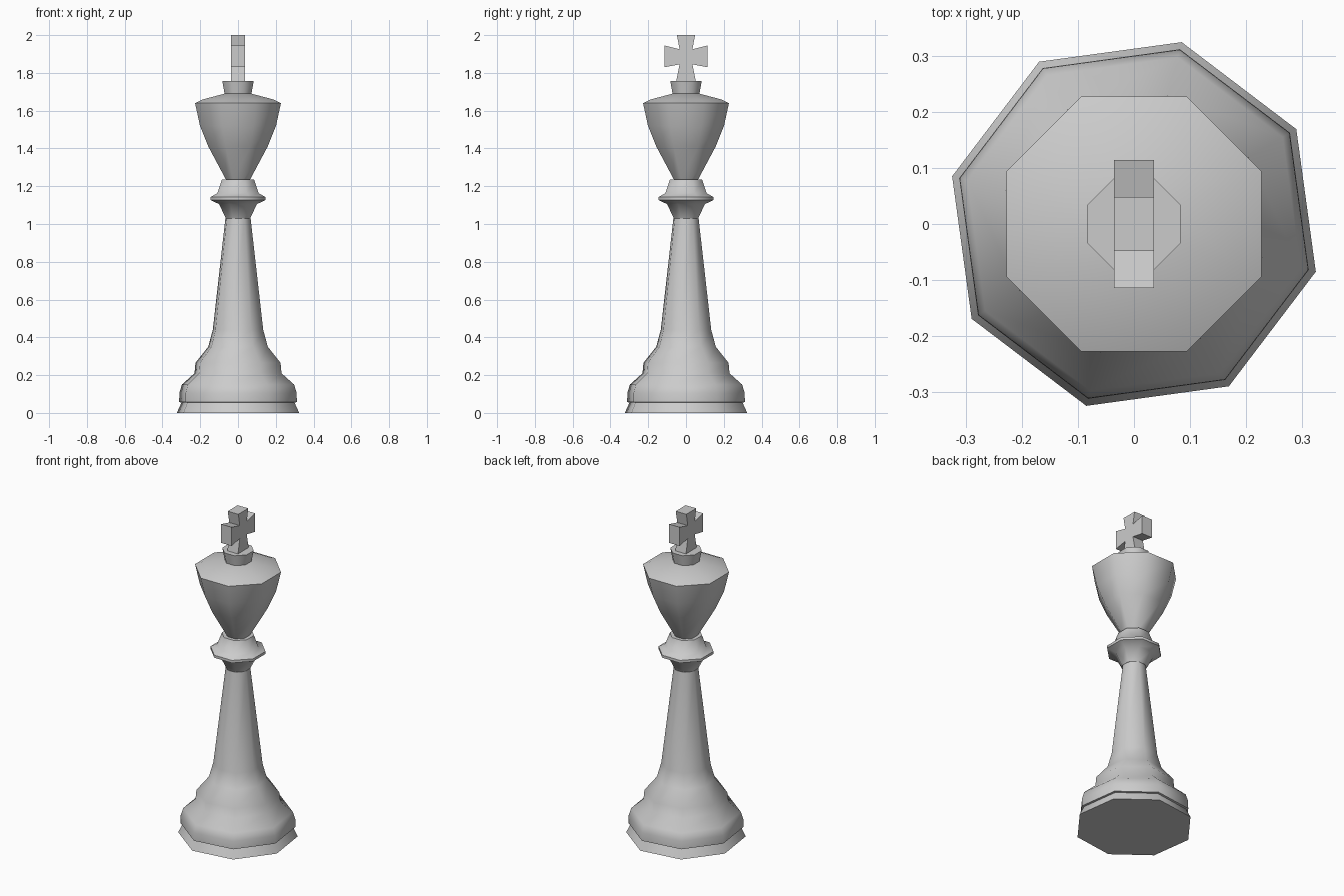
import bpy, bmesh, math

if "Cube" in bpy.data.objects:
    bpy.data.objects.remove(bpy.data.objects["Cube"])


def make_object(name, bm, smooth=True):
    bmesh.ops.recalc_face_normals(bm, faces=bm.faces[:])
    mesh = bpy.data.meshes.new(name)
    bm.to_mesh(mesh)
    bm.free()
    obj = bpy.data.objects.new(name, mesh)
    bpy.context.collection.objects.link(obj)
    if smooth:
        bpy.ops.object.select_all(action='DESELECT')
        obj.select_set(True)
        bpy.context.view_layer.objects.active = obj
        bpy.ops.object.shade_smooth_by_angle(angle=math.radians(47))
    return obj


def turned(name, profile, phase, sides=8):
    """Eight-sided lathe: profile holds (corner radius, z)."""
    bm = bmesh.new()
    rings = []
    for r, z in profile:
        ring = []
        for i in range(sides):
            a = math.radians(phase) + math.tau * i / sides
            ring.append(bm.verts.new((r * math.cos(a), r * math.sin(a), z)))
        rings.append(ring)
    for lo, hi in zip(rings, rings[1:]):
        for i in range(sides):
            j = (i + 1) % sides
            bm.faces.new((lo[i], lo[j], hi[j], hi[i]))
    bm.faces.new(rings[0][::-1])
    bm.faces.new(rings[-1])
    return make_object(name, bm)


# Foot plate, bulging base and tapered stem, slightly twisted about z
turned("base_and_stem", [
    (0.335, 0), (0.309, 0.055), (0.322, 0.057), (0.321, 0.105),
    (0.307, 0.15), (0.238, 0.21), (0.233, 0.265), (0.163, 0.35),
    (0.138, 0.44), (0.069, 1.03)], 30.3)

# Collar with thin flange
turned("collar", [
    (0.070, 1.03), (0.108, 1.105), (0.157, 1.127), (0.157, 1.143),
    (0.118, 1.163), (0.092, 1.235)], 22.5)

# Flared head with sloped top
turned("head", [
    (0.069, 1.235), (0.170, 1.41), (0.218, 1.52), (0.246, 1.64),
    (0.200, 1.66), (0.077, 1.69)], 22.5)

# Small cap under the cross
turned("cap", [(0.076, 1.685), (0.090, 1.757)], 22.5)

# Flared cross: right half of the outline, mirrored in y
half = [(0.052, 1.755), (0.034, 1.845), (0.114, 1.83), (0.114, 1.945),
        (0.034, 1.925), (0.048, 2.0)]
outline = half + [(-y, z) for y, z in reversed(half)]
bm = bmesh.new()
face = bm.faces.new([bm.verts.new((-0.036, y, z)) for y, z in outline])
ext = bmesh.ops.extrude_face_region(bm, geom=[face], use_keep_orig=True)
moved = [g for g in ext["geom"] if isinstance(g, bmesh.types.BMVert)]
bmesh.ops.translate(bm, vec=(0.072, 0, 0), verts=moved)
make_object("top_cross", bm, smooth=False)
